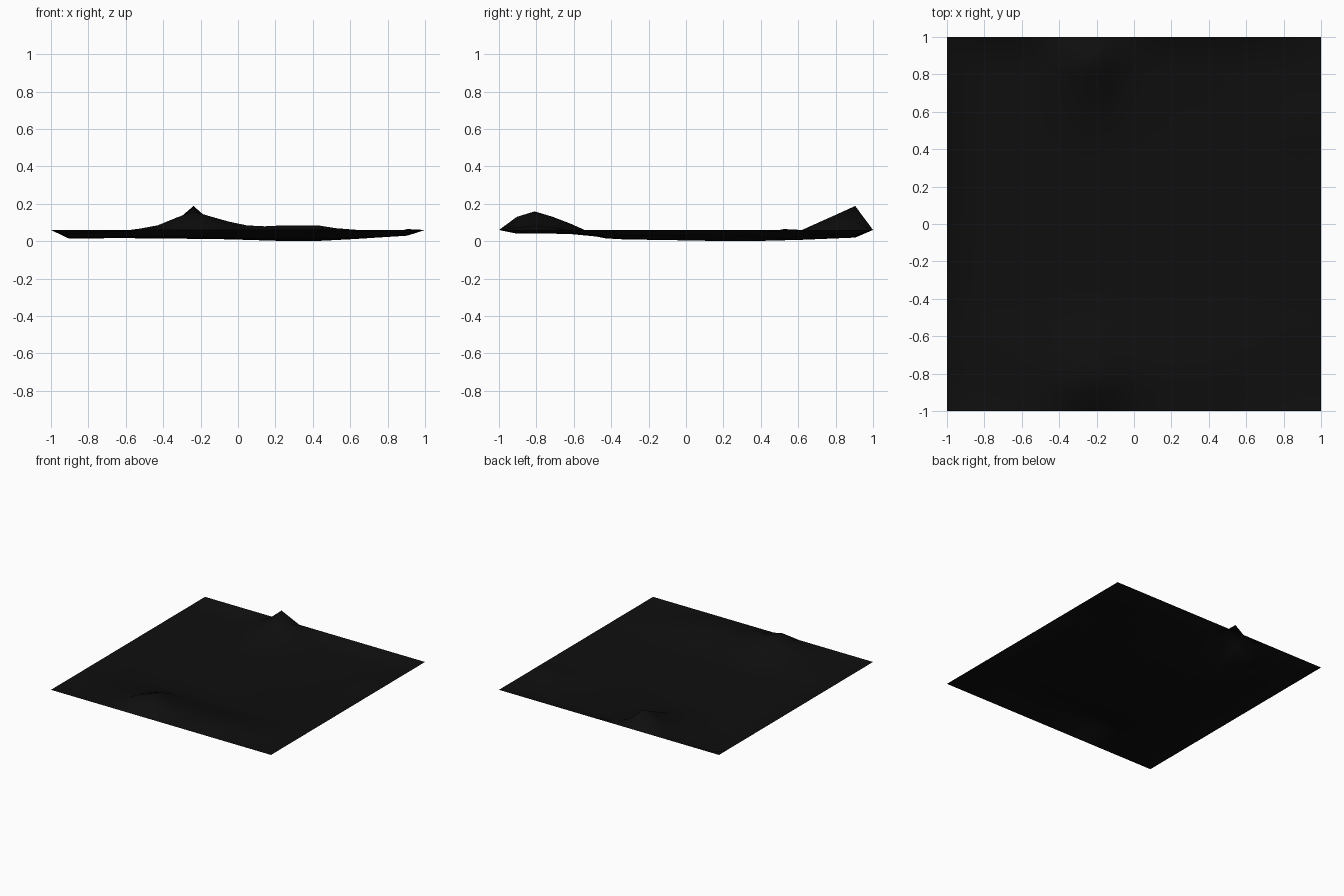
import bpy, bmesh, math

if "Cube" in bpy.data.objects:
    bpy.data.objects.remove(bpy.data.objects["Cube"])

N = 21            # cells per side of the terrain sheet
RIM = 0.06        # height of the flat outer border


def lerp(profile, t):
    """Piecewise linear lookup in a list of (position, height)."""
    for (a, ha), (b, hb) in zip(profile, profile[1:]):
        if t <= b:
            return ha + (hb - ha) * max(0, (t - a) / (b - a))
    return profile[-1][1]


# lowest ground seen from the front and from the side
FLOOR_X = [(-.905, .015), (-.62, .017), (-.1, .012), (.3, .0), (.43, .002),
           (.62, .012), (.905, .03)]
FLOOR_Y = [(-.905, .035), (-.62, .033), (-.43, .012), (.05, .004), (.24, .0),
           (.43, .003), (.62, .008), (.905, .02)]

# front ridge: heights along x, and its strength along y
FRONT_X = [(-.905, .042), (-.62, .055), (-.524, .068), (-.43, .085), (-.333, .125),
           (-.238, .16), (-.143, .132), (-.048, .105), (.048, .085), (.14, .08),
           (.24, .085), (.43, .085), (.524, .07), (.714, .055), (.905, .045)]
FRONT_Y = [(-.905, .76), (-.81, 1), (-.714, .77), (-.62, .48), (-.524, .2), (-.43, .05), (-.333, 0)]

# back peak: heights along y, and its strength along x
BACK_Y = [(.43, 0), (.524, .02), (.62, .045), (.714, .085), (.81, .125), (.905, .165)]
BACK_X = [(-.524, 0), (-.43, .2), (-.333, .5), (-.238, 1), (-.143, .5), (-.048, .2), (.14, 0)]


def height(x, y):
    if max(abs(x), abs(y)) > .96:
        return RIM
    floor = math.hypot(lerp(FLOOR_X, x), lerp(FLOOR_Y, y))
    z = floor + max(0, lerp(FRONT_X, x) - floor) * lerp(FRONT_Y, y)
    z += lerp(BACK_Y, y) * lerp(BACK_X, x)
    # small knoll at the right edge
    return z + .035 * math.exp(-((x - .905) ** 2 + (y - .524) ** 2) / .012)


# terrain sheet
bm = bmesh.new()
bmesh.ops.create_grid(bm, x_segments=N, y_segments=N, size=1)
for v in bm.verts:
    v.co.z = height(v.co.x, v.co.y)
low = min(v.co.z for v in bm.verts)
for v in bm.verts:
    if max(abs(v.co.x), abs(v.co.y)) < .96:
        v.co.z -= low
for f in bm.faces:
    f.smooth = True
mesh = bpy.data.meshes.new("terrain_sheet")
bm.to_mesh(mesh)
bm.free()
terrain = bpy.data.objects.new("terrain_sheet", mesh)
bpy.context.collection.objects.link(terrain)

# near-black ground colour
mat = bpy.data.materials.new("near_black")
mat.diffuse_color = (.0045, .0045, .0045, 1)
mat.use_nodes = True
mat.node_tree.nodes["Principled BSDF"].inputs["Base Color"].default_value = mat.diffuse_color
mesh.materials.append(mat)
